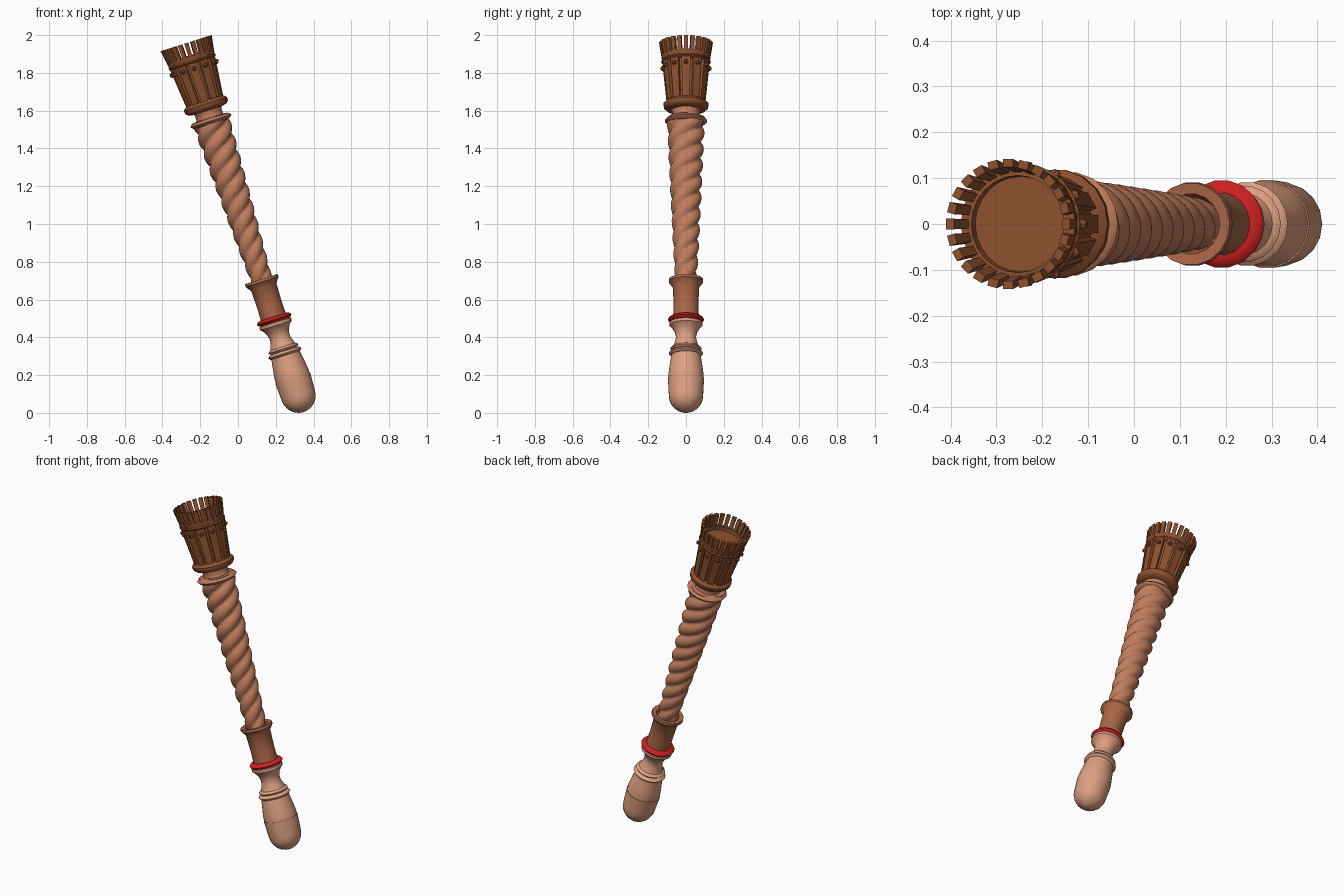
import bpy, bmesh, math
from mathutils import Matrix, Vector

if "Cube" in bpy.data.objects:
    bpy.data.objects.remove(bpy.data.objects["Cube"])

TILT = math.radians(17.65)
# Everything is modelled upright, then leaned to the left
LEAN = Matrix.Translation((0.349, 0, 0)) @ Matrix.Rotation(-TILT, 4, 'Y')


def material(name, rgb):
    m = bpy.data.materials.new(name)
    m.diffuse_color = (*rgb, 1)
    m.use_nodes = True
    m.node_tree.nodes["Principled BSDF"].inputs["Base Color"].default_value = m.diffuse_color
    return m


DARK = material("dark brown", (0.27, 0.082, 0.028))
MID = material("mid brown", (0.40, 0.135, 0.065))
ROPE = material("copper brown", (0.53, 0.205, 0.11))
LIGHT = material("light tan", (0.73, 0.35, 0.22))
RED = material("red", (0.62, 0.014, 0.014))


def finish(bm, name, mat, angle=40):
    bmesh.ops.recalc_face_normals(bm, faces=bm.faces)
    me = bpy.data.meshes.new(name)
    bm.to_mesh(me)
    bm.free()
    me.transform(LEAN)
    me.materials.append(mat)
    ob = bpy.data.objects.new(name, me)
    bpy.context.collection.objects.link(ob)
    bpy.ops.object.select_all(action='DESELECT')
    ob.select_set(True)
    bpy.context.view_layer.objects.active = ob
    if angle:
        bpy.ops.object.shade_smooth_by_angle(angle=math.radians(angle))
    return ob


def skin(bm, rings, closed=False):
    n = len(rings[0])
    pairs = list(zip(rings, rings[1:]))
    if closed:
        pairs.append((rings[-1], rings[0]))
    for a, b in pairs:
        for i in range(n):
            j = (i + 1) % n
            bm.faces.new((a[i], a[j], b[j], b[i]))
    if not closed:
        bm.faces.new(rings[0])
        bm.faces.new(rings[-1])


def lathe(name, profile, mat, sides=18, closed=False, angle=40):
    """Turn (radius, height) points around the axis."""
    bm = bmesh.new()
    rings = [[bm.verts.new((r * math.cos(2 * math.pi * i / sides),
                            r * math.sin(2 * math.pi * i / sides), h))
              for i in range(sides)] for r, h in profile]
    skin(bm, rings, closed)
    return finish(bm, name, mat, angle)


def ring(name, r, h, thick, height, mat, sides=18):
    """Rounded band whose outer radius is r, centred on height h."""
    pts = [(r - thick + thick * math.cos(a), h + height / 2 * math.sin(a))
           for a in (k * math.pi / 4 for k in range(8))]
    return lathe(name, pts, mat, sides, closed=True, angle=60)


def around(name, count, mat, make, offset=0.0, angle=30):
    """Repeat a small part around the axis."""
    bm = bmesh.new()
    for k in range(count):
        make(bm, Matrix.Rotation(2 * math.pi * (k + offset) / count, 4, 'Z'))
    return finish(bm, name, mat, angle)


def slab(r0, r1, h0, h1, thick, w0, w1):
    """Upright plate whose outer face runs from (r0, h0) to (r1, h1)."""
    def make(bm, rot):
        rings = []
        for r, h, w in ((r0, h0, w0), (r1, h1, w1)):
            rings.append([bm.verts.new(rot @ Vector((x, y, h))) for x, y in
                          ((r - thick, -w / 2), (r, -w / 2), (r, w / 2), (r - thick, w / 2))])
        skin(bm, rings)
    return make


def stud(bm, rot):
    bmesh.ops.create_icosphere(bm, subdivisions=1, radius=0.014,
                               matrix=rot @ Matrix.Translation((0.124, 0, 1.915)))


# Rounded pommel with a seam at its widest point
dome = [(max(0.004, 0.092 * math.sin(a)), 0.1 - 0.094 * math.cos(a))
        for a in (k * math.pi / 12 for k in range(7))]
lathe("pommel_bottom", dome + [(0.097, 0.195)], LIGHT)
lathe("pommel_top", [(0.094, 0.193), (0.094, 0.215), (0.088, 0.26), (0.077, 0.33)], LIGHT)

# Collar and waisted neck
ring("lower_collar", 0.092, 0.333, 0.03, 0.03, LIGHT)
ring("upper_collar", 0.084, 0.358, 0.03, 0.028, LIGHT)
lathe("waisted_neck", [(0.076, 0.35), (0.066, 0.375), (0.056, 0.405), (0.054, 0.425),
                       (0.059, 0.45), (0.074, 0.475), (0.088, 0.488), (0.088, 0.503),
                       (0.07, 0.51)], LIGHT)

# Red band and open socket
ring("red_band", 0.096, 0.52, 0.028, 0.032, RED)
lathe("socket", [(0.07, 0.505), (0.067, 0.60), (0.07, 0.70), (0.086, 0.722), (0.092, 0.73),
                 (0.090, 0.745), (0.066, 0.742), (0.055, 0.70), (0.055, 0.68)], MID)
lathe("red_insert", [(0.045, 0.68), (0.043, 0.752)], RED)

# Twisted shaft: three strands, widening upward
bm = bmesh.new()
SIDES, STEPS, STRANDS, LEAD = 30, 130, 3, 0.27
H0, H1 = 0.68, 1.64
rings = []
for s in range(STEPS + 1):
    t = s / STEPS
    h = H0 + (H1 - H0) * t
    radius = 0.053 + 0.047 * t ** 0.85
    row = []
    for i in range(SIDES):
        a = 2 * math.pi * i / SIDES
        phase = STRANDS * (a - 2 * math.pi * h / LEAD) / 2
        r = radius * (0.78 + 0.24 * abs(math.sin(phase)) ** 0.7)
        row.append(bm.verts.new((r * math.cos(a), r * math.sin(a), h)))
    rings.append(row)
skin(bm, rings)
finish(bm, "twisted_shaft", ROPE, 50)

# Ring and neck below the head
ring("shaft_ring", 0.114, 1.624, 0.04, 0.036, ROPE)
lathe("head_neck", [(0.085, 1.62), (0.074, 1.645), (0.072, 1.67), (0.085, 1.70)], ROPE)

# Flared head: core, base ring, staves, studs, rim
lathe("head_base", [(0.085, 1.682), (0.108, 1.688), (0.119, 1.70), (0.12, 1.718),
                    (0.108, 1.73), (0.094, 1.74)], DARK)
lathe("head_core", [(0.09, 1.72), (0.115, 1.965)], DARK)
around("staves", 12, DARK, slab(0.102, 0.127, 1.725, 1.965, 0.022, 0.038, 0.048))
around("studs", 12, DARK, stud, 0.0, 0)
ring("rim_lower", 0.132, 1.952, 0.022, 0.024, DARK, 24)
lathe("rim_upper", [(0.11, 1.955), (0.127, 1.96), (0.131, 1.985), (0.106, 1.988),
                    (0.104, 1.966)], DARK, 24)

# Crown of outward-leaning spikes
around("spikes", 24, DARK, slab(0.129, 0.142, 1.975, 2.056, 0.018, 0.020, 0.023))

# Stand the lowest point on the ground
low = min(v.co.z for o in bpy.data.objects for v in o.data.vertices)
for o in bpy.data.objects:
    o.data.transform(Matrix.Translation((0, 0, -low)))
